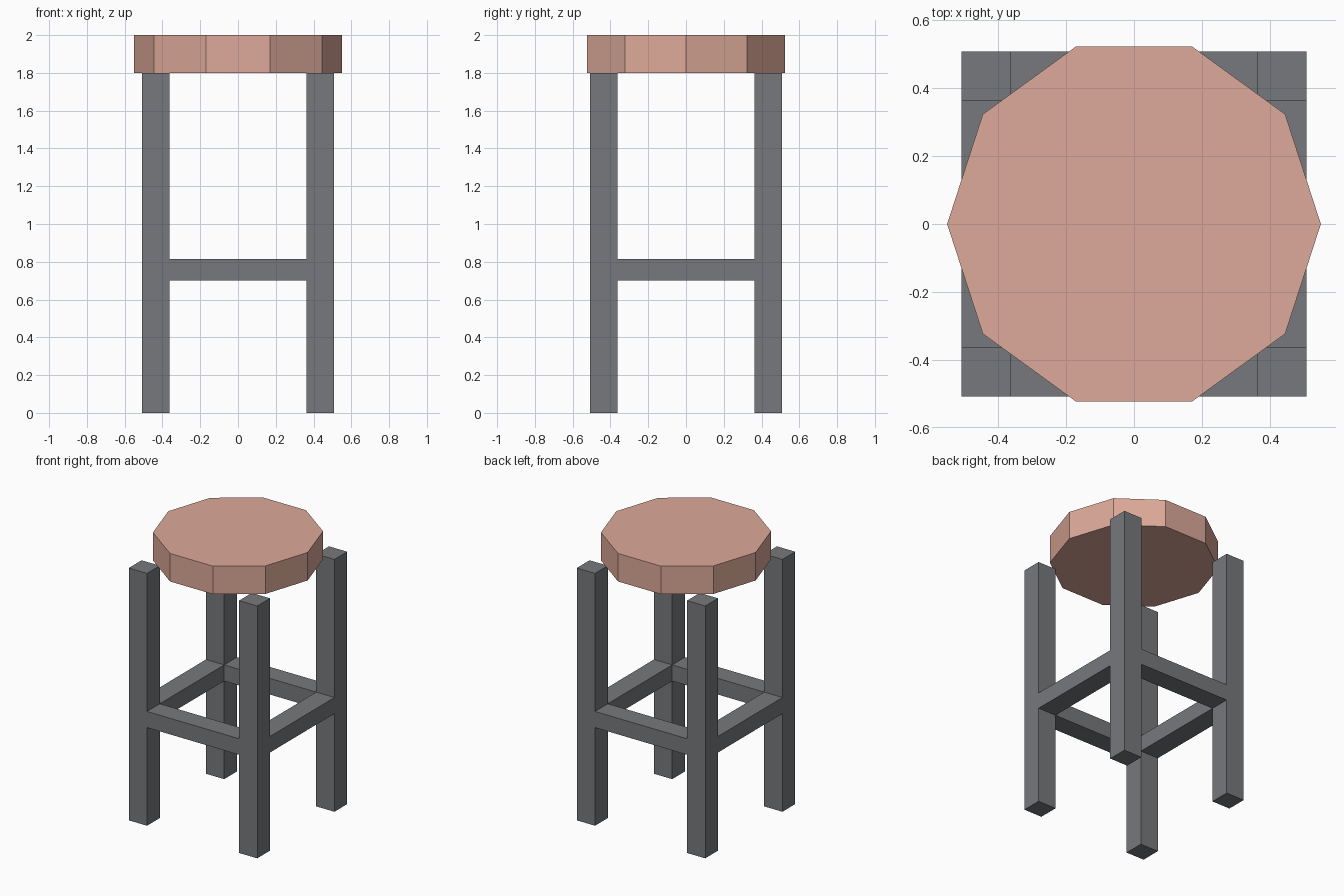
import bpy
from math import pi

cube = bpy.data.objects.get("Cube")
if cube:
    bpy.data.objects.remove(cube, do_unlink=True)


def make_material(name, rgb):
    mat = bpy.data.materials.new(name)
    mat.use_nodes = True
    colour = (*rgb, 1)
    mat.diffuse_color = colour
    mat.node_tree.nodes["Principled BSDF"].inputs["Base Color"].default_value = colour
    return mat


wood = make_material("pinkish wood", (0.72, 0.40, 0.32))
metal = make_material("dark grey metal", (0.18, 0.19, 0.20))

OUTER, INNER = 0.507, 0.363      # outer and inner faces of the frame
LEG_TOP, SEAT_TOP = 1.8, 2.0
RAIL_LOW, RAIL_HIGH = 0.70, 0.815
thick = OUTER - INNER
mid = (OUTER + INNER) / 2


def box(name, centre, size, mat):
    bpy.ops.mesh.primitive_cube_add(size=1, location=centre)
    obj = bpy.context.object
    obj.name = name
    obj.scale = size
    bpy.ops.object.transform_apply(location=False, rotation=False, scale=True)
    obj.data.materials.append(mat)
    return obj


# Ten-sided seat
bpy.ops.mesh.primitive_cylinder_add(
    vertices=10, radius=0.55, depth=SEAT_TOP - LEG_TOP,
    location=(0, 0, (SEAT_TOP + LEG_TOP) / 2), rotation=(0, 0, pi / 2))
seat = bpy.context.object
seat.name = "seat"
seat.data.materials.append(wood)

# Square legs at the four corners
for side, sx in (("left", 1), ("right", -1)):
    for end, sy in (("front", -1), ("back", 1)):
        box(f"{end}_{side}_leg", (sx * mid, sy * mid, LEG_TOP / 2),
            (thick, thick, LEG_TOP), metal)

# Foot rails, flush with the legs
rail_z = (RAIL_LOW + RAIL_HIGH) / 2
rail_h = RAIL_HIGH - RAIL_LOW
for name, s in (("front", -1), ("back", 1)):
    box(f"{name}_rail", (0, s * mid, rail_z), (2 * INNER, thick, rail_h), metal)
for name, s in (("left", 1), ("right", -1)):
    box(f"{name}_rail", (s * mid, 0, rail_z), (thick, 2 * INNER, rail_h), metal)
